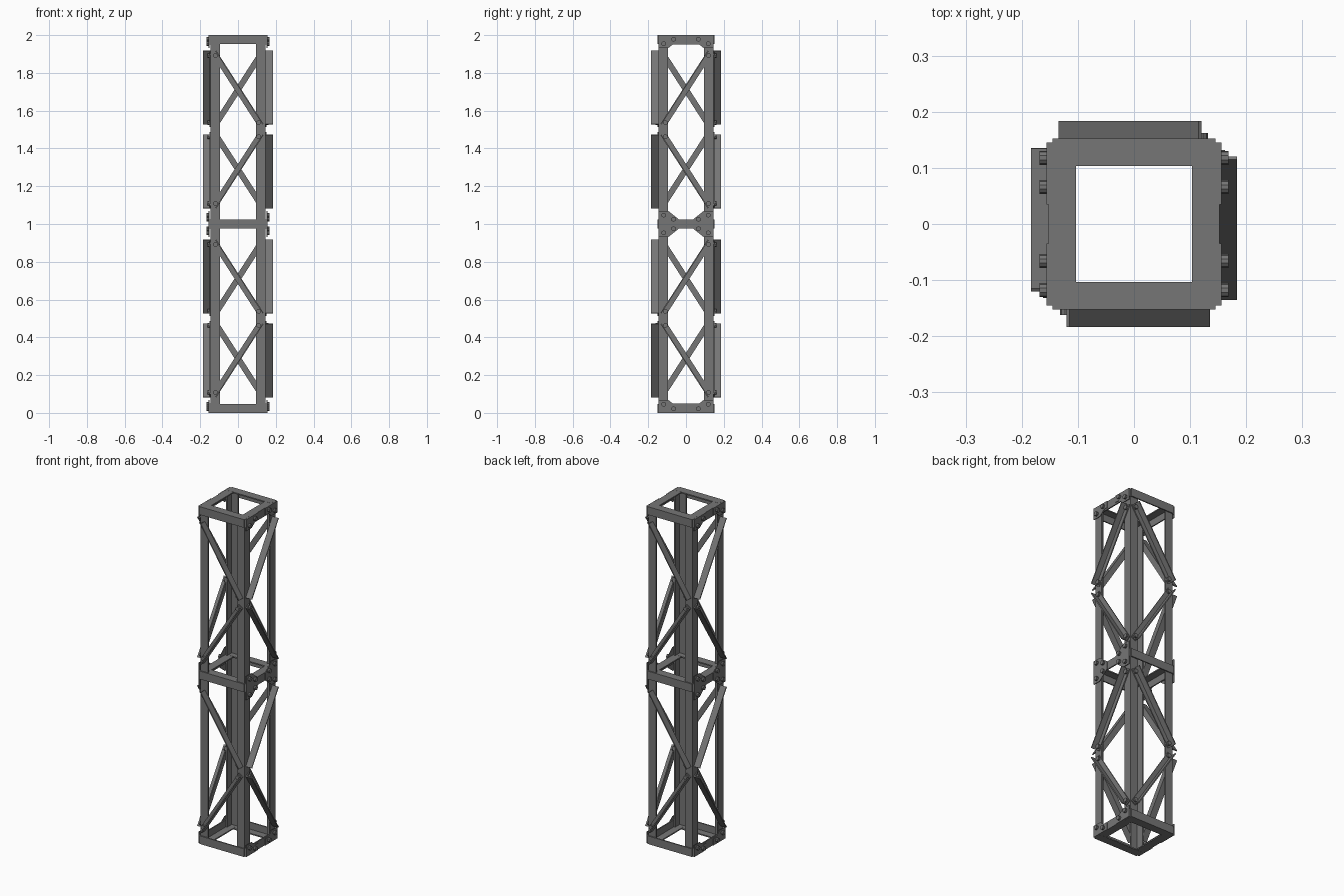
import bpy
import bmesh
import math
from mathutils import Vector

cube = bpy.data.objects.get("Cube")
if cube:
    bpy.data.objects.remove(cube, do_unlink=True)

X, Y, Z = Vector((1, 0, 0)), Vector((0, 1, 0)), Vector((0, 0, 1))
LEG = 0.145     # outer face of the legs
RING = 0.152    # outer face of the ring bars
PLATE = 0.156   # outer face of the gusset plates

steel = bpy.data.materials.new("grey_steel")
steel.use_nodes = True
steel.diffuse_color = (0.18, 0.18, 0.18, 1)
steel.node_tree.nodes["Principled BSDF"].inputs["Base Color"].default_value = (0.18, 0.18, 0.18, 1)


def prism(bm, profile, origin, a, b, sweep):
    """Extrude a flat profile drawn on axes a and b along the sweep vector."""
    start = [bm.verts.new(origin + a * p + b * q) for p, q in profile]
    end = [bm.verts.new(v.co + sweep) for v in start]
    bm.faces.new(start)
    bm.faces.new(end[::-1])
    for i in range(len(start)):
        j = (i + 1) % len(start)
        bm.faces.new((start[i], end[i], end[j], start[j]))


def angle(w, h, t):
    """Cross-section of an angle iron."""
    return [(0, 0), (w, 0), (w, t), (t, t), (t, h), (0, h)]


def bolt(bm, centre, side, out, height=0.012, radius=0.0125, sides=10):
    steps = [2 * math.pi * i / sides for i in range(sides)]
    ring = [(radius * math.cos(k), radius * math.sin(k)) for k in steps]
    prism(bm, ring, centre, side, Z, out * height)


def finish(bm, name):
    bmesh.ops.recalc_face_normals(bm, faces=bm.faces)
    mesh = bpy.data.meshes.new(name)
    bm.to_mesh(mesh)
    bm.free()
    mesh.materials.append(steel)
    bpy.context.collection.objects.link(bpy.data.objects.new(name, mesh))


# Corner legs
for sx, x_name in ((1, "left"), (-1, "right")):
    for sy, y_name in ((-1, "front"), (1, "back")):
        bm = bmesh.new()
        corner = Vector((sx * LEG, sy * LEG, 0.002))
        prism(bm, angle(0.05, 0.05, 0.008), corner, -X * sx, -Y * sy, Z * 1.996)
        finish(bm, f"leg_{y_name}_{x_name}")

# Each face: name, direction along it, direction out of it
FACES = (("front", X, -Y), ("left", -Y, X), ("back", -X, Y), ("right", Y, -X))
# Each ring: name, height of its flat flange, direction of its upright flange
RINGS = (("bottom", 0, 1), ("middle", 1.025, -1), ("top", 2, -1))

for face, side, out in FACES:
    is_side = face in ("left", "right")

    # Horizontal ring bars
    for ring, z, turn in RINGS:
        bm = bmesh.new()
        inset = 0.0005 if is_side else 0
        start = out * RING - side * LEG + Z * (z + turn * inset)
        prism(bm, angle(0.049, 0.048, 0.007), start, -out, Z * turn, side * 2 * LEG)
        finish(bm, f"{ring}_bar_{face}")

    # Diagonal braces, mirrored about the middle of each bay
    for bay, z_mid in (("lower", 0.5), ("upper", 1.5)):
        for half, turn in (("bottom", -1), ("top", 1)):
            bm = bmesh.new()
            head = out * LEG - side * 0.115 + Z * (z_mid + turn * 0.418)
            foot = out * LEG + side * 0.135 + Z * (z_mid + turn * 0.03)
            run = (foot - head).normalized()
            across = run.cross(out).normalized()
            if across.dot(side) > 0:
                across = -across
            prism(bm, angle(0.031, 0.039, 0.006), head, across, out, foot - head)
            finish(bm, f"brace_{bay}_{half}_{face}")

            bm = bmesh.new()
            for end in (head + run * 0.02, foot - run * 0.02):
                bolt(bm, end + across * 0.018 + out * 0.005, side, out)
            finish(bm, f"brace_bolts_{bay}_{half}_{face}")

    # Gusset plates with their bolts
    if is_side:
        half_plate = [(0.145, 0), (0.145, 0.07), (0.095, 0.07), (0.035, 0.022), (0.035, 0)]
        end_plate = [(0.145, 0), (0.145, 0.068), (0.093, 0.068), (0.058, 0.04), (0.035, 0.04), (0.035, 0)]
        for ring, z, turns in (("bottom", 0, (1,)), ("middle", 1, (1, -1)), ("top", 2, (-1,))):
            middle = ring == "middle"
            plates, bolts = bmesh.new(), bmesh.new()
            for turn in turns:
                for s in (1, -1):
                    base = out * RING + Z * z
                    prism(plates, half_plate if middle else end_plate, base,
                          side * s, Z * turn, out * (PLATE - RING))
                    rows = ((0.118, 0.047), (0.066, 0.025)) if middle else ((0.118, 0.045), (0.066, 0.022))
                    for across, up in rows:
                        bolt(bolts, out * PLATE + side * s * across + Z * (z + turn * up), side, out)
            finish(plates, f"{ring}_gussets_{face}")
            finish(bolts, f"{ring}_gusset_bolts_{face}")
